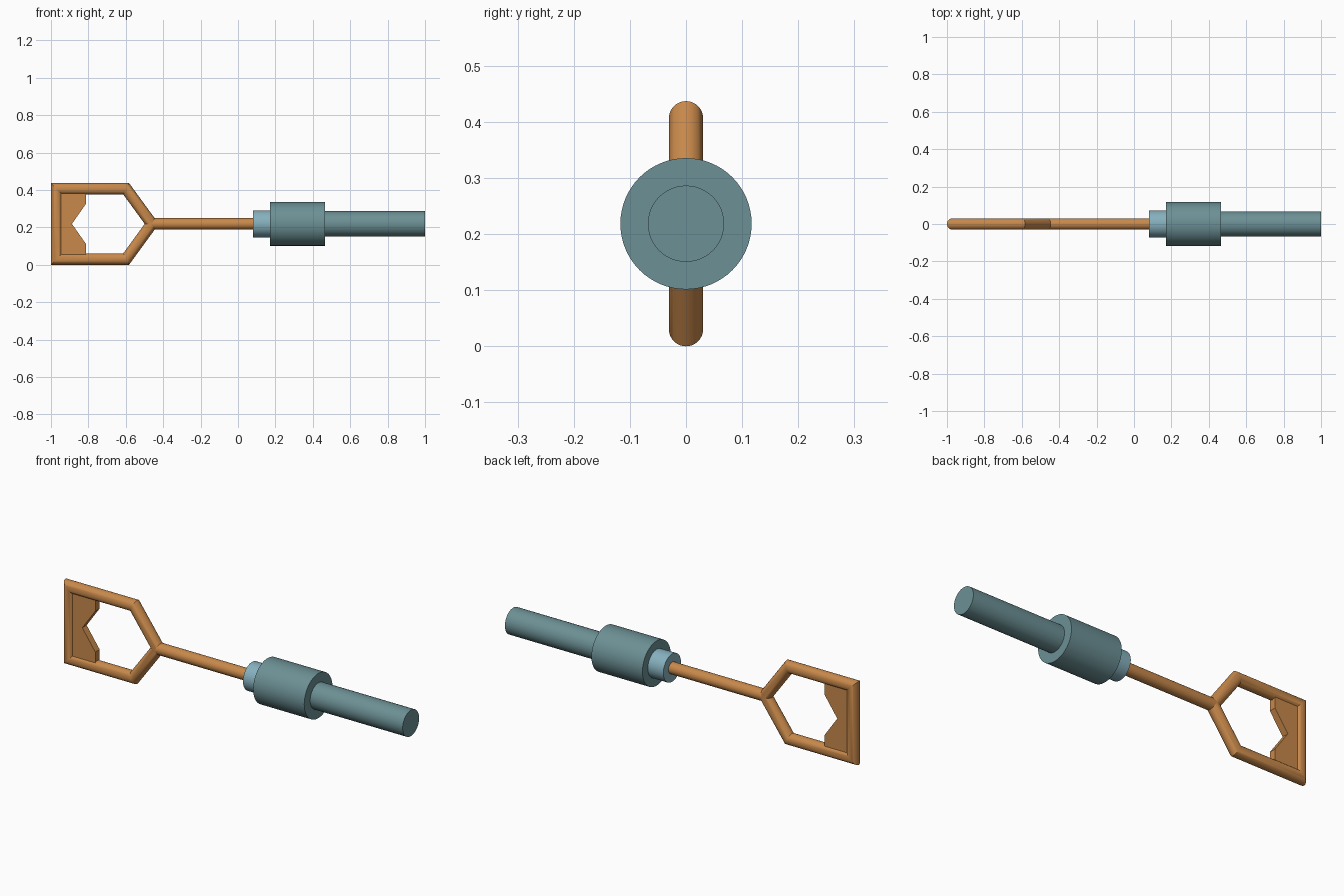
import bpy, bmesh, math
from mathutils import Vector

if "Cube" in bpy.data.objects:
    bpy.data.objects.remove(bpy.data.objects["Cube"])

ZC = 0.2185   # height of the long axis
R = 0.0305    # wire radius


def material(name, rgb):
    m = bpy.data.materials.new(name)
    m.diffuse_color = (*rgb, 1)
    m.use_nodes = True
    m.node_tree.nodes["Principled BSDF"].inputs["Base Color"].default_value = m.diffuse_color
    return m


copper = material("copper", (0.58, 0.25, 0.07))
teal = material("teal", (0.15, 0.28, 0.30))
pale = material("pale_blue", (0.24, 0.44, 0.52))


def finish(name, bm, mat):
    bmesh.ops.recalc_face_normals(bm, faces=bm.faces)
    me = bpy.data.meshes.new(name)
    bm.to_mesh(me)
    bm.free()
    ob = bpy.data.objects.new(name, me)
    bpy.context.collection.objects.link(ob)
    me.materials.append(mat)
    bpy.ops.object.select_all(action='DESELECT')
    ob.select_set(True)
    bpy.context.view_layer.objects.active = ob
    bpy.ops.object.shade_smooth_by_angle(angle=math.radians(30))
    return ob


def cylinder_x(name, x0, x1, radius, mat, sides=48):
    bpy.ops.mesh.primitive_cylinder_add(
        vertices=sides, radius=radius, depth=x1 - x0,
        location=((x0 + x1) / 2, 0, ZC), rotation=(0, math.pi / 2, 0))
    ob = bpy.context.object
    ob.name = name
    ob.data.materials.append(mat)
    bpy.ops.object.shade_smooth_by_angle(angle=math.radians(30))


def mitred_loop(name, path, radius, mat, sides=32):
    """Round wire swept round a closed XZ path with sharp mitred corners."""
    bm = bmesh.new()
    pts = [Vector(p) for p in path]
    n = len(pts)
    rings = []
    for i, p in enumerate(pts):
        a = (p - pts[i - 1]).normalized()
        b = (pts[(i + 1) % n] - p).normalized()
        na, nb = Vector((-a.y, a.x)), Vector((-b.y, b.x))
        miter = (na + nb) / (1 + na.dot(nb))
        ring = []
        for k in range(sides):
            t = 2 * math.pi * k / sides
            q = p + miter * radius * math.cos(t)
            ring.append(bm.verts.new((q.x, radius * math.sin(t), q.y)))
        rings.append(ring)
    for i in range(n):
        r0, r1 = rings[i], rings[(i + 1) % n]
        for k in range(sides):
            j = (k + 1) % sides
            bm.faces.new((r0[k], r0[j], r1[j], r1[k]))
    return finish(name, bm, mat)


# Five-sided wire handle
x_left, half = -1 + R, ZC - R
mitred_loop("handle_frame", [
    (x_left, ZC - half), (-0.598, ZC - half), (-0.461, ZC),
    (-0.598, ZC + half), (x_left, ZC + half)], R, copper)

# Notched plate inside the handle
upper = [(x_left, half), (-0.813, half), (-0.813, 0.107), (-0.888, 0)]
outline = upper + [(x, -z) for x, z in reversed(upper[:-1])]
bm = bmesh.new()
face = bm.faces.new([bm.verts.new((x, -0.018, ZC + z)) for x, z in outline])
ext = bmesh.ops.extrude_face_region(bm, geom=[face])
bmesh.ops.translate(bm, vec=(0, 0.036, 0),
                    verts=[v for v in ext["geom"] if isinstance(v, bmesh.types.BMVert)])
finish("notched_plate", bm, copper)

# Shaft, collar, barrel and end rod along the axis
cylinder_x("shaft", -0.461, 0.10, R, copper, 32)
cylinder_x("collar", 0.08, 0.18, 0.073, pale)
cylinder_x("barrel", 0.17, 0.465, 0.117, teal, 64)
cylinder_x("end_rod", 0.45, 1.0, 0.068, teal)
